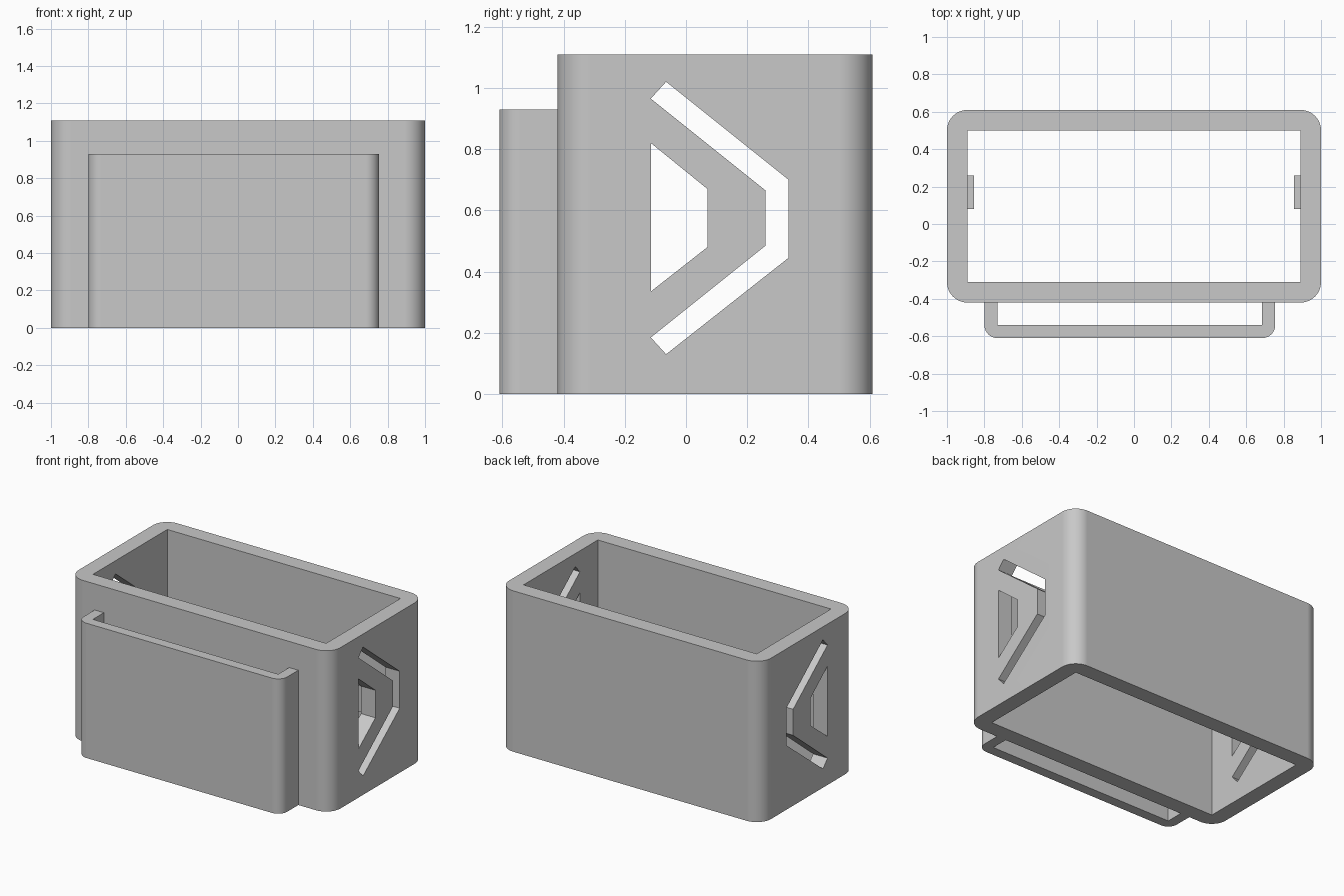
import bpy, bmesh, math
from mathutils import Vector

old = bpy.data.objects.get("Cube")
if old:
    bpy.data.objects.remove(old, do_unlink=True)

grey = bpy.data.materials.new("plain grey")
grey.use_nodes = True
colour = (0.58, 0.58, 0.58, 1)
grey.diffuse_color = colour
grey.node_tree.nodes["Principled BSDF"].inputs["Base Color"].default_value = colour


def prism(name, points, offset):
    """Extrude a closed outline of 3D points along an offset."""
    bm = bmesh.new()
    face = bm.faces.new([bm.verts.new(p) for p in points])
    out = bmesh.ops.extrude_face_region(bm, geom=[face])
    moved = [g for g in out["geom"] if isinstance(g, bmesh.types.BMVert)]
    bmesh.ops.translate(bm, vec=Vector(offset), verts=moved)
    bmesh.ops.recalc_face_normals(bm, faces=bm.faces)
    mesh = bpy.data.meshes.new(name)
    bm.to_mesh(mesh)
    bm.free()
    mesh.materials.append(grey)
    obj = bpy.data.objects.new(name, mesh)
    bpy.context.collection.objects.link(obj)
    return obj


def rect(x0, x1, y0, y1, z):
    return [(x0, y0, z), (x1, y0, z), (x1, y1, z), (x0, y1, z)]


def arc(cx, cy, r, start, steps=12):
    """Quarter circle, counter-clockwise from a start angle in degrees."""
    angles = [math.radians(start + 90 * i / steps) for i in range(steps + 1)]
    return [(cx + r * math.cos(a), cy + r * math.sin(a), 0) for a in angles]


def cut(obj, cutter):
    mod = obj.modifiers.new("cut", 'BOOLEAN')
    mod.operation = 'DIFFERENCE'
    mod.solver = 'EXACT'
    mod.object = cutter
    cutter.hide_render = True
    bpy.context.view_layer.update()
    result = obj.evaluated_get(bpy.context.evaluated_depsgraph_get())
    mesh = bpy.data.meshes.new_from_object(result)
    obj.modifiers.clear()
    obj.data = mesh
    bpy.data.objects.remove(cutter, do_unlink=True)


def smooth(obj):
    bpy.ops.object.select_all(action='DESELECT')
    obj.select_set(True)
    bpy.context.view_layer.objects.active = obj
    bpy.ops.object.shade_smooth_by_angle(angle=math.radians(30))
    obj.modifiers.new("even_shading", 'WEIGHTED_NORMAL').keep_sharp = True


# Open rounded sleeve
HEIGHT, FRONT, BACK, R, WALL = 1.11, -0.42, 0.61, 0.11, 0.11
outline = (arc(1 - R, BACK - R, R, 0) + arc(R - 1, BACK - R, R, 90)
           + arc(R - 1, FRONT + R, R, 180) + arc(1 - R, FRONT + R, R, 270))
sleeve = prism("sleeve", outline, (0, 0, HEIGHT))
cut(sleeve, prism("cavity_cutter",
                  rect(WALL - 1, 1 - WALL, FRONT + WALL, BACK - WALL, -0.2), (0, 0, 1.6)))

# Chevron slot and trapezoid window through both end walls
chevron = [(-0.115, 0.965), (-0.065, 1.02), (0.335, 0.70), (0.335, 0.445),
           (-0.065, 0.13), (-0.115, 0.185), (0.26, 0.485), (0.26, 0.665)]
window = [(-0.115, 0.82), (0.07, 0.67), (0.07, 0.48), (-0.115, 0.335)]
for shape in (chevron, window):
    cut(sleeve, prism("slot_cutter", [(-1.2, y, z) for y, z in shape], (2.4, 0, 0)))
smooth(sleeve)

# Small pads on the inside of the end walls
for side, name in ((1, "left_pad"), (-1, "right_pad")):
    x0, x1 = sorted((side * 0.855, side * 0.90))
    prism(name, rect(x0, x1, 0.08, 0.26, 0.485), (0, 0, 0.18))

# Shallow pocket on the front
LEFT, RIGHT, LIP, T = -0.80, 0.755, -0.61, 0.07
pocket = ([(LEFT, FRONT, 0)] + arc(LEFT + T, LIP + T, T, 180)
          + arc(RIGHT - T, LIP + T, T, 270)
          + [(RIGHT, FRONT, 0), (RIGHT - T, FRONT, 0), (RIGHT - T, LIP + T, 0),
             (LEFT + T, LIP + T, 0), (LEFT + T, FRONT, 0)])
smooth(prism("front_pocket", pocket, (0, 0, 0.93)))
